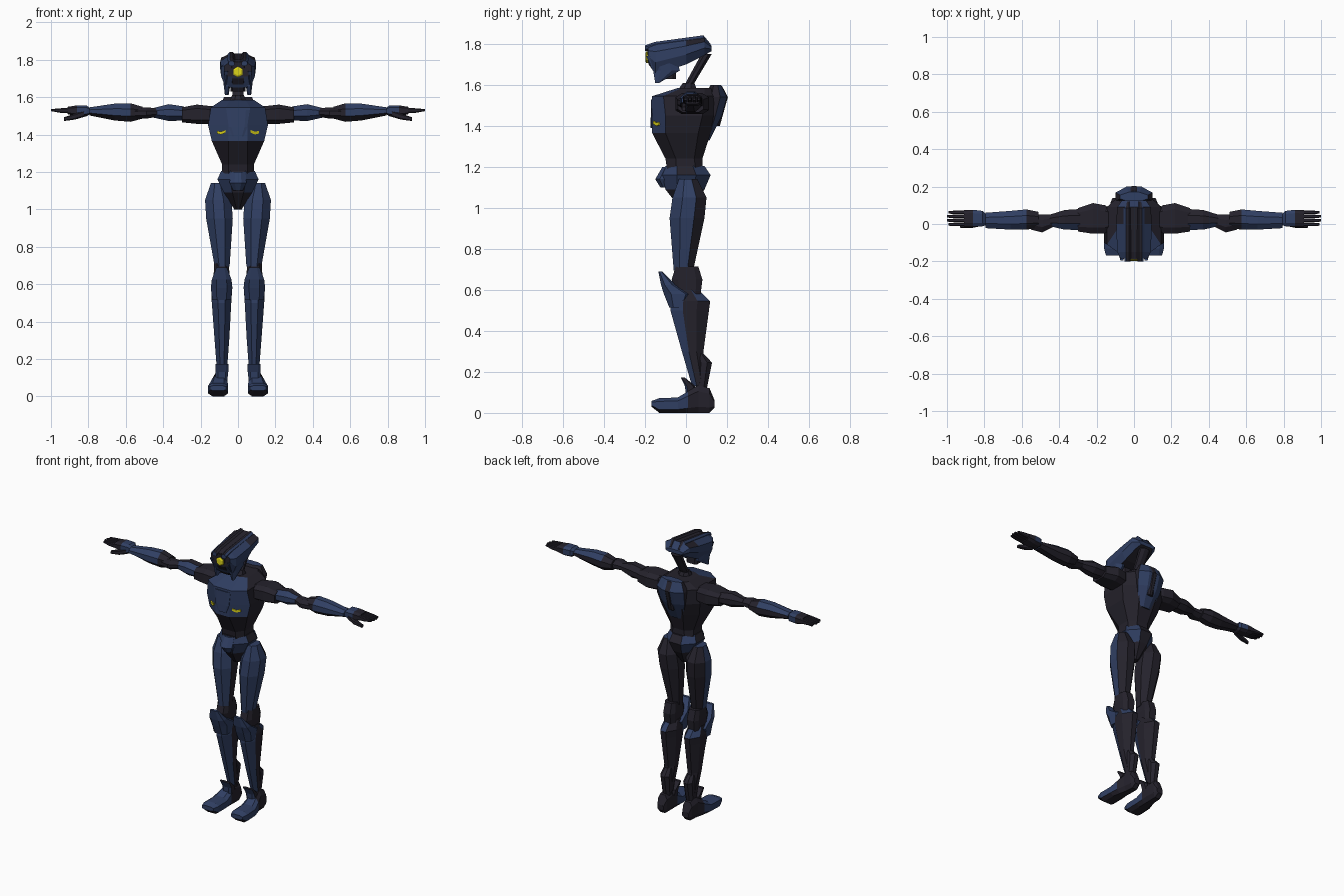
import bpy, bmesh, math
from mathutils import Vector

# Palette
def material(name, rgb):
    m = bpy.data.materials.new(name)
    m.diffuse_color = (*rgb, 1)
    return m

MATS = [material("navy_armour", (0.030, 0.050, 0.125)),
        material("dark_frame", (0.018, 0.016, 0.025)),
        material("yellow_light", (0.72, 0.66, 0.01))]
BLUE, DARK, YELLOW = 0, 1, 2


def skin(name, rings, rule, mirror):
    """Bridge closed rings of 3D points, cap the ends, paint faces by rule."""
    bm = bmesh.new()
    loops = [[bm.verts.new(p) for p in r] for r in rings]
    n = len(loops[0])
    for a, b in zip(loops, loops[1:]):
        for i in range(n):
            j = (i + 1) % n
            bm.faces.new((a[i], a[j], b[j], b[i]))
    bm.faces.new(loops[0])
    bm.faces.new(loops[-1])
    bmesh.ops.recalc_face_normals(bm, faces=bm.faces)
    for f in bm.faces:
        f.material_index = rule(f.calc_center_median(), f.normal) if callable(rule) else rule
    me = bpy.data.meshes.new(name)
    bm.to_mesh(me)
    bm.free()
    for m in MATS:
        me.materials.append(m)
    ob = bpy.data.objects.new(name, me)
    bpy.context.collection.objects.link(ob)
    if mirror:
        ob.modifiers.new("mirror", 'MIRROR').use_mirror_merge = False
    return ob


def loft(name, axis, sections, rule, mirror=True, cham=0.3):
    """Chamfered boxes (t, a0, a1, b0, b1) strung along an axis."""
    rings = []
    for t, a0, a1, b0, b1 in sections:
        ca, cb = (a1 - a0) * cham, (b1 - b0) * cham
        oct8 = [(a0 + ca, b0), (a1 - ca, b0), (a1, b0 + cb), (a1, b1 - cb),
                (a1 - ca, b1), (a0 + ca, b1), (a0, b1 - cb), (a0, b0 + cb)]
        place = {'x': lambda a, b: (t, a, b), 'y': lambda a, b: (a, t, b),
                 'z': lambda a, b: (a, b, t)}[axis]
        rings.append([place(a, b) for a, b in oct8])
    return skin(name, rings, rule, mirror)


def both(half):
    """Complete a half outline (x, other) symmetrically."""
    return half + [(-x, v) for x, v in reversed(half)]


# Torso: z, front half width, side half width, back half width, four depths
torso = [(1.17, .05, .085, .05, -.09, -.05, .05, .08),
         (1.24, .05, .085, .04, -.10, -.05, .04, .08),
         (1.365, .05, .14, .06, -.165, -.10, .06, .12),
         (1.45, .05, .16, .07, -.165, -.10, .08, .15),
         (1.545, .065, .145, .07, -.165, -.11, .09, .16),
         (1.585, .04, .085, .05, -.04, -.02, .09, .14)]
skin("torso", [[(x, y, z) for x, y in both([(a, f), (b, s), (b, r), (c, k)])]
               for z, a, b, c, f, s, r, k in torso],
     lambda c, n: BLUE if c.z > 1.37 and c.y < -.05 else DARK, False)
loft("chest_plate", 'z', [(1.39, -.03, .03, -.172, -.15), (1.44, -.05, .05, -.172, -.15),
                          (1.53, -.06, .06, -.170, -.14)], BLUE, False, .15)

# Glowing chest slits lying on the slanted chest panels
slit = [(.068, 1.425), (.09, 1.415), (.112, 1.42), (.112, 1.405), (.09, 1.40), (.068, 1.41)]
skin("chest_slit", [[(x, -.165 + (x - .05) * .615 + d, z) for x, z in slit]
                    for d in (-.006, .003)], YELLOW, True)

# Back armour
loft("back_pack", 'z', [(1.33, -.05, .05, .08, .115), (1.45, -.09, .09, .07, .175),
                        (1.54, -.10, .10, .09, .20), (1.60, -.075, .075, .12, .17)],
     lambda c, n: BLUE if n.y > .2 and abs(n.x) < .9 or n.z > .5 else DARK, False)
loft("back_spine", 'z', [(1.40, -.02, .02, .14, .165), (1.54, -.03, .03, .15, .204),
                         (1.595, -.03, .03, .14, .176)], DARK, False)

# Pelvis and belly
loft("pelvis", 'z', [(1.00, -.02, .02, -.03, .03), (1.09, -.075, .075, -.10, .09),
                     (1.16, -.11, .11, -.115, .12), (1.205, -.09, .09, -.10, .09)],
     lambda c, n: BLUE if c.z > 1.1 and .25 < abs(n.x) < .9 else DARK, False)
loft("belly_plate", 'z', [(1.10, -.025, .025, -.125, -.08), (1.14, -.045, .045, -.15, -.08),
                          (1.20, -.04, .04, -.115, -.06)], BLUE, False)

# Neck and strut
loft("neck_base", 'z', [(1.56, -.05, .05, -.05, .06), (1.61, -.032, .032, -.015, .04)], DARK, False)
loft("neck_strut", 'z', [(1.59, -.03, .03, -.012, .03), (1.65, -.03, .03, .02, .065),
                         (1.75, -.035, .035, .075, .125)], DARK, False)

# Head shell: y, top z, bottom z, top / middle / bottom half widths
head = [(-.185, 1.787, 1.71, .045, .072, .055), (-.15, 1.80, 1.65, .05, .09, .065),
        (0, 1.82, 1.70, .05, .095, .07), (.09, 1.832, 1.745, .045, .09, .06),
        (.125, 1.79, 1.765, .04, .065, .045)]
skin("head_shell", [[(x, y, z) for x, z in both([(a, t), (m, t - .25 * (t - b)),
                                                 (m, t - .6 * (t - b)), (w, b)])]
                    for y, t, b, a, m, w in head],
     lambda c, n: DARK if n.z > .8 or n.y < -.9 or n.z < -.8 else BLUE, False)
loft("head_ridge", 'y', [(-.20, .018, .05, 1.765, 1.793), (-.15, .016, .055, 1.775, 1.81),
                         (.085, .016, .055, 1.80, 1.842), (.12, .02, .045, 1.77, 1.80)],
     lambda c, n: BLUE if n.x > .5 or n.y < -.8 else DARK)
loft("cheek", 'z', [(1.61, .05, .07, -.15, -.13), (1.67, .04, .077, -.16, -.03),
                    (1.74, .045, .085, -.194, -.05)], BLUE)
loft("face_recess", 'z', [(1.63, -.04, .04, -.135, -.05), (1.70, -.045, .045, -.182, -.05),
                          (1.785, -.045, .045, -.191, -.05)], DARK, False, .15)
hexa = [(math.cos(math.tau * i / 6 + math.pi / 6), math.sin(math.tau * i / 6 + math.pi / 6))
        for i in range(6)]
skin("eye", [[(r * a, y, 1.735 + r * b) for a, b in hexa]
             for r, y in ((.029, -.18), (.029, -.193), (.02, -.198))], YELLOW, False)

# Arms
loft("shoulder", 'x', [(.12, -.03, .08, 1.47, 1.55), (.155, -.05, .10, 1.457, 1.553),
                       (.22, -.052, .112, 1.457, 1.56), (.30, -.04, .085, 1.465, 1.545)],
     DARK, cham=.2)
loft("upper_arm", 'x', [(.29, -.032, .08, 1.475, 1.55), (.37, -.03, .075, 1.472, 1.562),
                        (.45, -.012, .05, 1.49, 1.542)],
     lambda c, n: BLUE if n.y < -.5 and c.x > .3 else DARK)
loft("elbow", 'x', [(.43, -.015, .05, 1.495, 1.54), (.49, -.045, .05, 1.485, 1.545),
                    (.55, -.03, .055, 1.485, 1.54)], DARK)
loft("forearm", 'x', [(.51, -.02, .065, 1.485, 1.548), (.575, -.03, .078, 1.468, 1.567),
                      (.66, -.03, .07, 1.475, 1.565), (.795, -.022, .06, 1.502, 1.545)],
     lambda c, n: DARK if n.z < -.3 or n.y > .8 or c.x < .55 else BLUE)
loft("palm", 'x', [(.79, -.005, .05, 1.51, 1.54), (.81, -.012, .07, 1.497, 1.556),
                   (.86, -.014, .076, 1.497, 1.556), (.91, -.012, .074, 1.508, 1.548)],
     lambda c, n: BLUE if c.x < .87 and n.z > -.5 else DARK, cham=.2)
for i in range(4):
    y = -.012 + i * .0215
    loft(f"finger_{i + 1}", 'x', [(.89, y, y + .02, 1.512, 1.545), (.95, y, y + .02, 1.516, 1.54),
                                  (1.0 - abs(i - 1.5) * .008 + .004, y + .003, y + .016, 1.525, 1.536)], DARK, cham=.2)
loft("thumb", 'x', [(.82, -.012, .02, 1.495, 1.53), (.87, -.022, .005, 1.48, 1.512),
                    (.93, -.02, -.002, 1.472, 1.492)], DARK, cham=.2)

# Legs
loft("thigh", 'z', [(.695, .045, .125, -.06, .035), (.95, .028, .17, -.08, .09),
                    (1.05, .035, .176, -.066, .10), (1.14, .075, .145, -.035, .055)],
     lambda c, n: DARK if n.y > .4 or n.x < -.85 else BLUE)
loft("knee_joint", 'z', [(.57, .05, .125, -.05, .07), (.65, .045, .13, -.07, .08),
                         (.715, .05, .128, -.05, .06)], DARK, cham=.2)
loft("knee_cap", 'z', [(.515, .037, .138, -.082, .0), (.58, .03, .145, -.108, .035),
                       (.625, .035, .14, -.122, -.05), (.69, .06, .115, -.135, -.115)], BLUE, cham=.25)
loft("shin", 'z', [(.13, .06, .112, .03, .10), (.30, .047, .125, -.02, .085),
                   (.50, .036, .14, -.076, .112), (.545, .033, .143, -.075, .118),
                   (.60, .045, .13, -.05, .06)],
     lambda c, n: BLUE if n.y < -.2 or (n.z > .5 and n.y > .3) else DARK, cham=.32)
loft("heel_guard", 'z', [(.11, .06, .112, .05, .10), (.245, .052, .118, .05, .127),
                         (.29, .06, .11, .05, .085)], DARK)

# Feet
loft("foot", 'y', [(-.168, .065, .15, .03, .058), (-.13, .053, .16, .0, .072),
                   (-.04, .053, .157, .0, .075), (.01, .056, .145, .0, .105),
                   (.06, .058, .13, .0, .135), (.115, .06, .125, .0, .12),
                   (.14, .07, .115, .025, .06)],
     lambda c, n: BLUE if c.y < .0 and n.z > -.5 else DARK, cham=.22)
loft("ankle_plate", 'z', [(.08, .058, .118, .0, .06), (.13, .052, .12, -.005, .045),
                          (.172, .05, .12, -.025, -.005)],
     lambda c, n: BLUE if n.y < -.3 else DARK, cham=.2)
